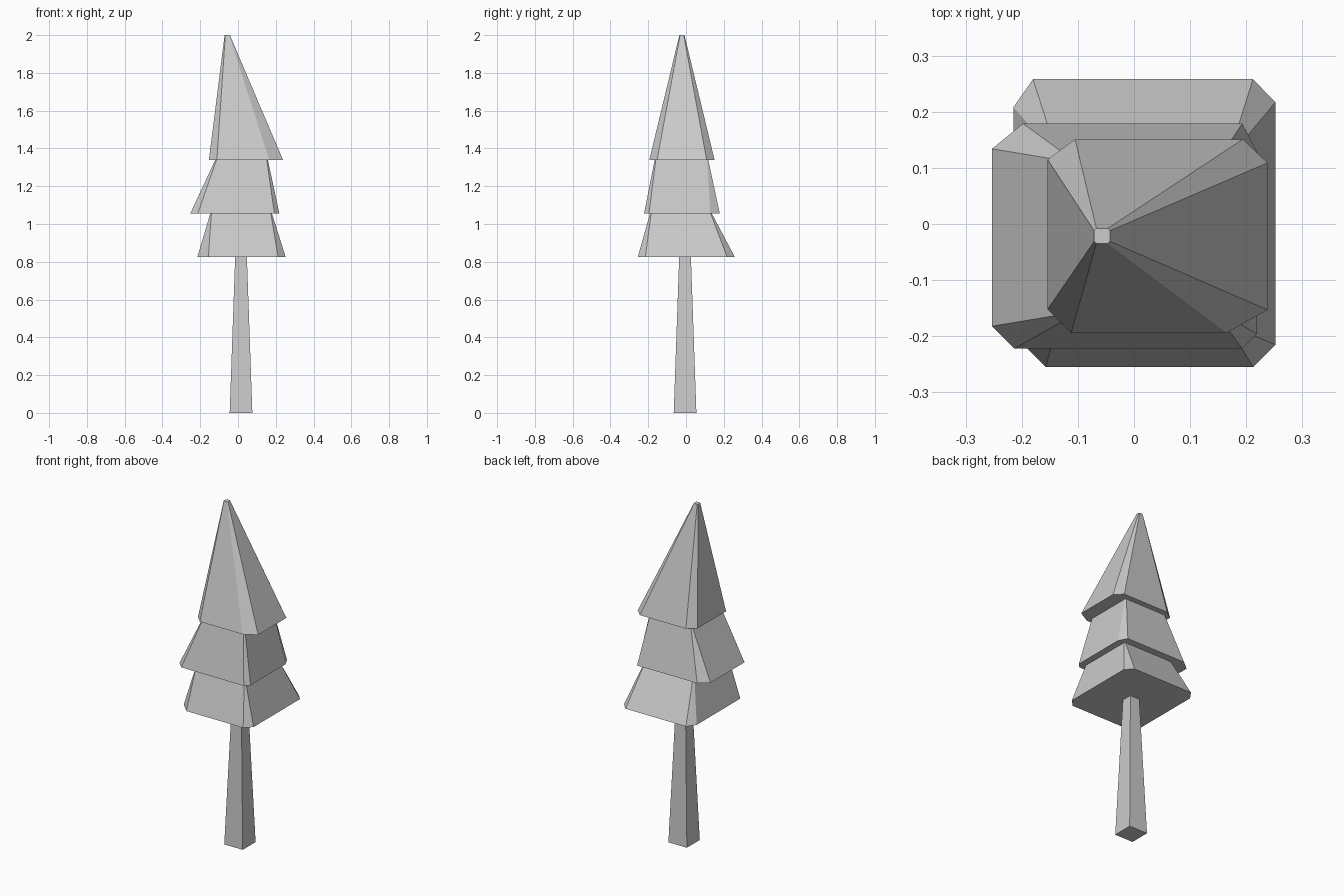
import bpy, bmesh

if "Cube" in bpy.data.objects:
    bpy.data.objects.remove(bpy.data.objects["Cube"])


def ring(x0, x1, y0, y1, cuts):
    """Rectangle with cut corners; cuts are (dx, dy) from front-left, counter-clockwise."""
    (ax, ay), (bx, by), (cx, cy), (dx, dy) = cuts
    return [(x0, y0 + ay), (x0 + ax, y0), (x1 - bx, y0), (x1, y0 + by),
            (x1, y1 - cy), (x1 - cx, y1), (x0 + dx, y1), (x0, y1 - dy)]


def frustum(name, low, z0, high, z1):
    """Closed flat-faced solid between two matching outlines."""
    bm = bmesh.new()
    a = [bm.verts.new((x, y, z0)) for x, y in low]
    b = [bm.verts.new((x, y, z1)) for x, y in high]
    n = len(a)
    bm.faces.new(a[::-1])
    bm.faces.new(b)
    for i in range(n):
        j = (i + 1) % n
        bm.faces.new((a[i], a[j], b[j], b[i]))
    bmesh.ops.recalc_face_normals(bm, faces=bm.faces)
    mesh = bpy.data.meshes.new(name)
    bm.to_mesh(mesh)
    bm.free()
    obj = bpy.data.objects.new(name, mesh)
    bpy.context.collection.objects.link(obj)
    return obj


def rect(x0, x1, y0, y1):
    return [(x0, y0), (x1, y0), (x1, y1), (x0, y1)]


small = [(0.006, 0.006)] * 4

# Tapered square trunk
frustum("trunk", rect(-0.044, 0.076, -0.065, 0.055), 0,
        rect(-0.015, 0.047, -0.036, 0.026), 0.826)

# Foliage tiers, each with uneven cut corners
frustum("lower_foliage",
        ring(-0.215, 0.252, -0.255, 0.258,
             [(0.058, 0.058), (0.04, 0.04), (0.04, 0.041), (0.035, 0.05)]), 0.826,
        ring(-0.147, 0.18, -0.191, 0.137, small), 1.055)
frustum("middle_foliage",
        ring(-0.253, 0.219, -0.222, 0.179,
             [(0.04, 0.04), (0.026, 0.026), (0.026, 0.05), (0.055, 0.045)]), 1.055,
        ring(-0.12, 0.158, -0.166, 0.118, small), 1.34)
frustum("top_foliage",
        ring(-0.154, 0.238, -0.194, 0.151,
             [(0.042, 0.042), (0.073, 0.041), (0.044, 0.042), (0.049, 0.036)]), 1.34,
        ring(-0.071, -0.043, -0.035, -0.008, [(0.004, 0.004)] * 4), 2.0)
